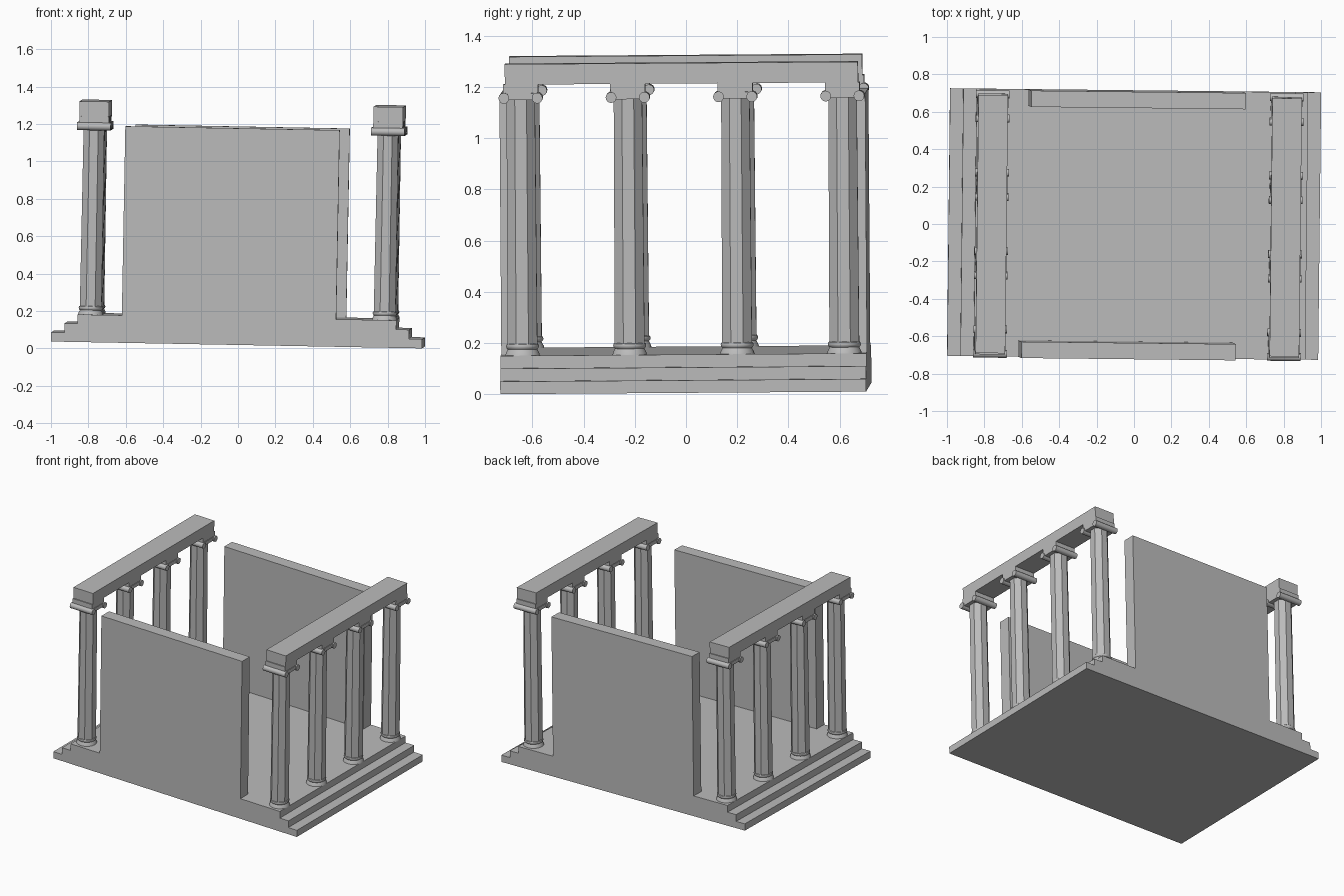
import bpy, bmesh, math
from mathutils import Matrix, Euler

if "Cube" in bpy.data.objects:
    bpy.data.objects.remove(bpy.data.objects["Cube"])

# Whole building sits with a very slight tilt
TILT = Matrix.Translation((0, 0, 0.0234)) @ Euler((0.007, 0.0185, -0.011)).to_matrix().to_4x4()

stone = bpy.data.materials.new("grey stone")
stone.diffuse_color = (0.5, 0.5, 0.5, 1)
stone.use_nodes = True
stone.node_tree.nodes["Principled BSDF"].inputs["Base Color"].default_value = stone.diffuse_color


def finish(name, bm, smooth=False):
    bmesh.ops.recalc_face_normals(bm, faces=bm.faces)
    bm.transform(TILT)
    me = bpy.data.meshes.new(name)
    bm.to_mesh(me)
    bm.free()
    me.materials.append(stone)
    ob = bpy.data.objects.new(name, me)
    bpy.context.collection.objects.link(ob)
    if smooth:
        bpy.ops.object.select_all(action='DESELECT')
        bpy.context.view_layer.objects.active = ob
        ob.select_set(True)
        bpy.ops.object.shade_smooth_by_angle(angle=math.radians(35))
    return ob


def add_box(bm, x0, x1, y0, y1, z0, z1):
    m = Matrix.Translation(((x0 + x1) / 2, (y0 + y1) / 2, (z0 + z1) / 2))
    m = m @ Matrix.Diagonal((x1 - x0, y1 - y0, z1 - z0, 1))
    bmesh.ops.create_cube(bm, size=1, matrix=m)


def add_lathe(bm, cx, cy, profile, sides):
    """Closed stack of rings; vertices offset so flats face the axes."""
    rings = []
    for r, z in profile:
        ring = []
        for i in range(sides):
            a = 2 * math.pi * (i + 0.5) / sides
            ring.append(bm.verts.new((cx + r * math.cos(a), cy + r * math.sin(a), z)))
        rings.append(ring)
    for lo, hi in zip(rings, rings[1:]):
        for i in range(sides):
            j = (i + 1) % sides
            bm.faces.new((lo[i], lo[j], hi[j], hi[i]))
    bm.faces.new(rings[0][::-1])
    bm.faces.new(rings[-1])


# Stepped base: steps on the two sides, sheer at front and back
HX, HY, STEP, RUN = 0.992, 0.715, 0.049, 0.07
FLOOR = 3 * STEP
half = []
for k in range(3):
    x = HX - k * RUN
    half += [(x, k * STEP), (x, (k + 1) * STEP)]
outline = half + [(-x, z) for x, z in reversed(half)]
bm = bmesh.new()
face = bm.faces.new([bm.verts.new((x, -HY, z)) for x, z in outline])
ext = bmesh.ops.extrude_face_region(bm, geom=[face])
bmesh.ops.translate(bm, vec=(0, 2 * HY, 0),
                    verts=[v for v in ext["geom"] if isinstance(v, bmesh.types.BMVert)])
finish("stepped_base", bm)

# Front and back walls, flush with the base
for name, cx, y0, y1 in (("front_wall", -0.043, -HY, -HY + 0.087),
                         ("back_wall", -0.004, HY - 0.087, HY)):
    bm = bmesh.new()
    add_box(bm, cx - 0.573, cx + 0.573, y0, y1, FLOOR, 1.158)
    finish(name, bm)

# Colonnades
COL_Y = (-0.629, -0.21, 0.21, 0.629)
for side, cx in (("left", -0.784), ("right", 0.788)):
    # Beam
    bm = bmesh.new()
    add_box(bm, cx - 0.079, cx + 0.079, -0.69, 0.69, 1.207, 1.287)
    finish(side + "_beam", bm)
    for n, cy in enumerate(COL_Y, 1):
        tag = f"{side}_column_{n}"
        # Round foot with a flare and a ring
        bm = bmesh.new()
        add_lathe(bm, cx, cy, [(0.068, FLOOR), (0.066, FLOOR + 0.008), (0.058, FLOOR + 0.024),
                               (0.063, FLOOR + 0.029), (0.065, FLOOR + 0.036),
                               (0.063, FLOOR + 0.043), (0.056, FLOOR + 0.048)], 24)
        finish(tag + "_foot", bm, True)
        # Eight-sided shaft
        bm = bmesh.new()
        add_lathe(bm, cx, cy, [(0.063, FLOOR + 0.04), (0.060, 1.15)], 8)
        finish(tag + "_shaft", bm)
        # Capital: block under the beam, cushion plate and two scrolls
        bm = bmesh.new()
        add_box(bm, cx - 0.079, cx + 0.079, cy - 0.068, cy + 0.068, 1.173, 1.207)
        add_box(bm, cx - 0.083, cx + 0.083, cy - 0.064, cy + 0.064, 1.147, 1.173)
        for s in (-1, 1):
            m = Matrix.Translation((cx, cy + s * 0.065, 1.154)) @ Matrix.Rotation(math.pi / 2, 4, 'Y')
            bmesh.ops.create_cone(bm, cap_ends=True, segments=16, radius1=0.021,
                                  radius2=0.021, depth=0.18, matrix=m)
        finish(tag + "_capital", bm, True)
